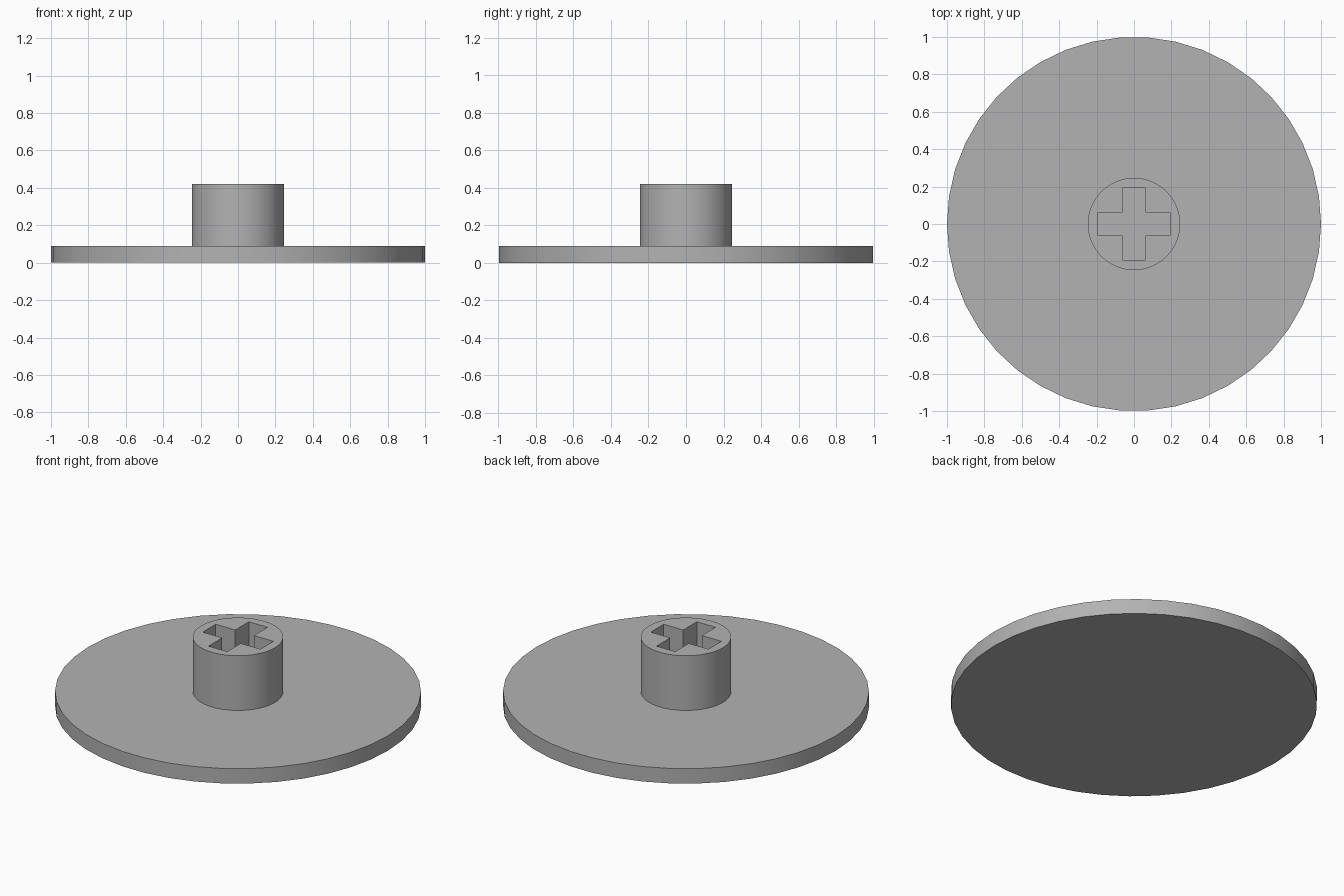
import bpy, bmesh, math

if "Cube" in bpy.data.objects:
    bpy.data.objects.remove(bpy.data.objects["Cube"])

R_DISC, R_POST = 1.0, 0.247
Z_DISC, Z_TOP = 0.09, 0.42
ARM, HALF = 0.192, 0.062
SIDES = 42

grey = bpy.data.materials.new("light grey")
grey.diffuse_color = (0.45, 0.45, 0.45, 1)
grey.use_nodes = True
grey.node_tree.nodes["Principled BSDF"].inputs["Base Color"].default_value = grey.diffuse_color


def circle(r):
    return [(r * math.cos(2 * math.pi * i / SIDES),
             r * math.sin(2 * math.pi * i / SIDES)) for i in range(SIDES)]


def prism(name, outline, z0, z1):
    """Extrude a closed 2D outline from z0 to z1."""
    bm = bmesh.new()
    face = bm.faces.new([bm.verts.new((x, y, z0)) for x, y in outline])
    ext = bmesh.ops.extrude_face_region(bm, geom=[face])
    top = [v for v in ext["geom"] if isinstance(v, bmesh.types.BMVert)]
    bmesh.ops.translate(bm, verts=top, vec=(0, 0, z1 - z0))
    bmesh.ops.recalc_face_normals(bm, faces=bm.faces)
    mesh = bpy.data.meshes.new(name)
    bm.to_mesh(mesh)
    bm.free()
    mesh.materials.append(grey)
    obj = bpy.data.objects.new(name, mesh)
    bpy.context.collection.objects.link(obj)
    return obj


# Round base and central hub
disc = prism("base_disc", circle(R_DISC), 0, Z_DISC)
hub = prism("hub", circle(R_POST), Z_DISC, Z_TOP)

# Cross-shaped socket running down the hub to the base
quarter = [(ARM, -HALF), (ARM, HALF), (HALF, HALF)]
cross = []
for k in range(4):
    c, s = round(math.cos(k * math.pi / 2)), round(math.sin(k * math.pi / 2))
    cross += [(x * c - y * s, x * s + y * c) for x, y in quarter]
cutter = prism("socket_cutter", cross, Z_DISC - 0.05, Z_TOP + 0.05)

cut = hub.modifiers.new("socket", "BOOLEAN")
cut.operation = "DIFFERENCE"
cut.solver = "EXACT"
cut.object = cutter
bpy.context.view_layer.objects.active = hub
bpy.ops.object.modifier_apply(modifier=cut.name)
cutter.hide_render = True
cutter.hide_set(True)

# Smooth round walls, keep the rims and socket corners sharp
bpy.ops.object.select_all(action="DESELECT")
for obj in (disc, hub):
    obj.select_set(True)
bpy.context.view_layer.objects.active = hub
bpy.ops.object.shade_smooth_by_angle(angle=math.radians(30))
